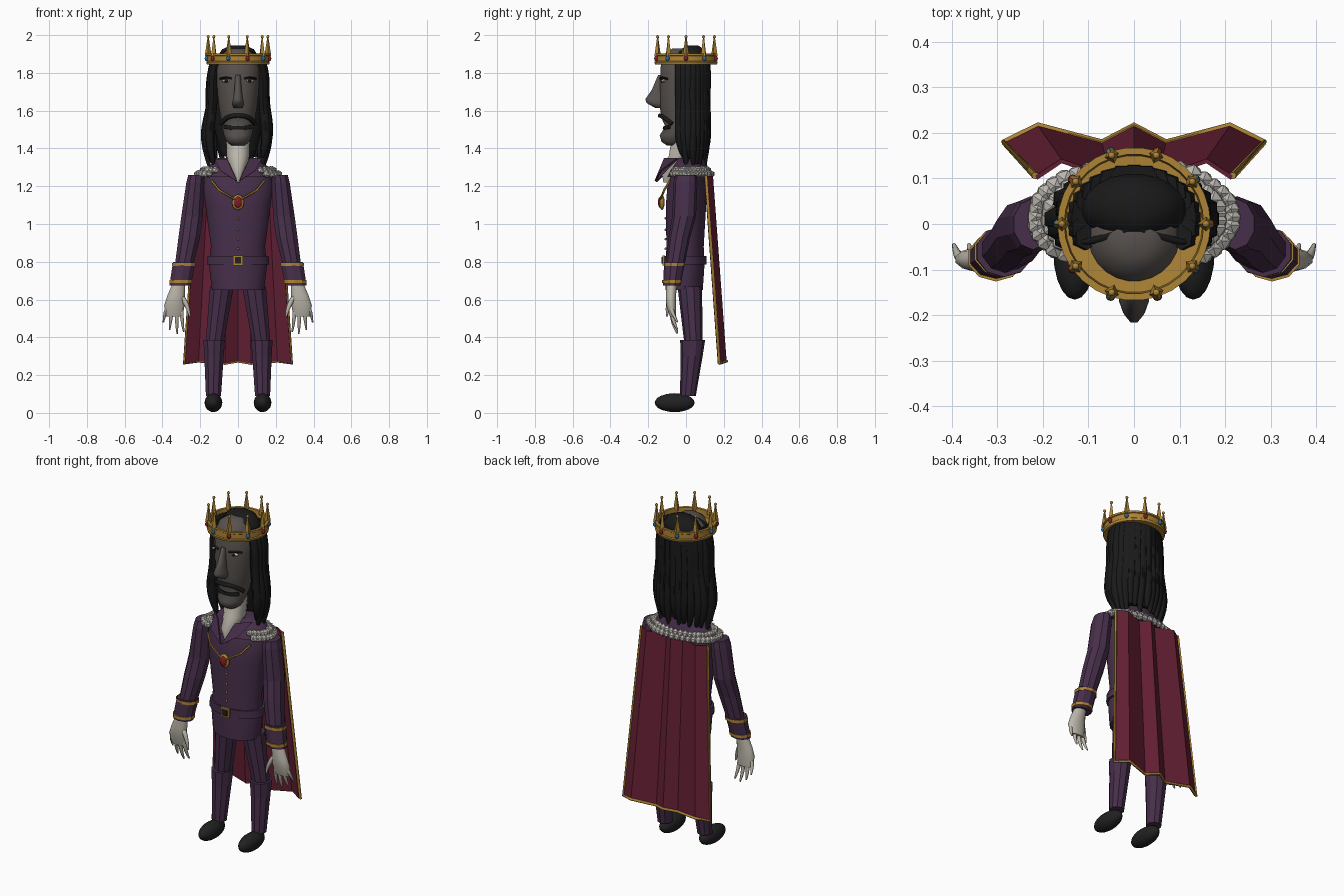
import bpy, math, random
from math import pi, cos, sin
from mathutils import Vector

random.seed(4)
if "Cube" in bpy.data.objects:
    bpy.data.objects.remove(bpy.data.objects["Cube"])


def material(name, *rgb):
    m = bpy.data.materials.new(name)
    m.use_nodes = True
    m.diffuse_color = (*rgb, 1)
    node = m.node_tree.nodes["Principled BSDF"]
    node.inputs["Base Color"].default_value = (*rgb, 1)
    node.inputs["Roughness"].default_value = 0.8
    return m


PURPLE = material("purple cloth", 0.062, 0.028, 0.068)
CAPE = material("crimson cloth", 0.13, 0.014, 0.034)
GOLD = material("gold", 0.42, 0.23, 0.035)
SKIN = material("pale skin", 0.5, 0.47, 0.4)
FACE = material("grey skin", 0.1, 0.086, 0.078)
HAIR = material("black hair", 0.01, 0.01, 0.01)
SHOE = material("black leather", 0.015, 0.015, 0.016)
FUR = material("white fur", 0.48, 0.46, 0.42)
RED = material("red gem", 0.25, 0.01, 0.015)
BLUE = material("blue gem", 0.02, 0.13, 0.3)


def finish(ob, name, mat, smooth=0):
    ob.name = name
    ob.data.materials.clear()
    ob.data.materials.append(mat)
    if smooth:
        bpy.ops.object.select_all(action="DESELECT")
        ob.select_set(True)
        bpy.context.view_layer.objects.active = ob
        bpy.ops.object.shade_smooth_by_angle(angle=math.radians(smooth))
    return ob


def mesh(name, mat, verts, faces, smooth=0):
    me = bpy.data.meshes.new(name)
    me.from_pydata(verts, [], faces)
    ob = bpy.data.objects.new(name, me)
    bpy.context.collection.objects.link(ob)
    return finish(ob, name, mat, smooth)


def loft(name, mat, rings, n=16, smooth=50):
    """Skin over level ellipses given as (x, y, z, radius x, radius y), lowest first."""
    verts = [(x + rx * cos(2 * pi * (i + 0.5) / n), y + ry * sin(2 * pi * (i + 0.5) / n), z)
             for x, y, z, rx, ry in rings for i in range(n)]
    faces = [(r * n + i, r * n + (i + 1) % n, (r + 1) * n + (i + 1) % n, (r + 1) * n + i)
             for r in range(len(rings) - 1) for i in range(n)]
    faces += [tuple(reversed(range(n))), tuple(range(len(verts) - n, len(verts)))]
    return mesh(name, mat, verts, faces, smooth)


def tube(name, mat, points, radius, taper=False, curved=True):
    cu = bpy.data.curves.new(name, "CURVE")
    cu.dimensions = "3D"
    cu.bevel_depth, cu.bevel_resolution, cu.resolution_u = radius, 1, 5
    cu.use_fill_caps = True
    sp = cu.splines.new("NURBS" if curved else "POLY")
    sp.points.add(len(points) - 1)
    for i, p in enumerate(points):
        sp.points[i].co = (*p, 1)
        sp.points[i].radius = 0.35 if taper and i == len(points) - 1 else 1
    if curved:
        sp.use_endpoint_u, sp.order_u = True, min(4, len(points))
    ob = bpy.data.objects.new(name, cu)
    bpy.context.collection.objects.link(ob)
    bpy.ops.object.select_all(action="DESELECT")
    ob.select_set(True)
    bpy.context.view_layer.objects.active = ob
    bpy.ops.object.convert(target="MESH")
    return finish(bpy.context.object, name, mat, 60)


def ball(name, mat, loc, size, detail=2, smooth=60):
    bpy.ops.mesh.primitive_ico_sphere_add(subdivisions=detail, radius=1, location=loc)
    ob = bpy.context.object
    ob.scale = size
    return finish(ob, name, mat, smooth)


# Body, belt, buttons
loft("jacket", PURPLE, [(0, -.01, .65, .14, .1), (0, -.005, .78, .155, .104), (0, -.005, .88, .145, .1),
                        (0, 0, 1.1, .175, .108), (0, .005, 1.2, .19, .105), (0, .01, 1.27, .18, .085)], 20, 40)
loft("belt", PURPLE, [(0, -.003, .785, .168, .112), (0, -.003, .83, .164, .112)], 20)
for name, mat, size, y in (("buckle", GOLD, .027, -.118), ("buckle_centre", SHOE, .017, -.124)):
    bpy.ops.mesh.primitive_cube_add(size=1, location=(0, y, .807))
    bpy.context.object.scale = (size * 2, .012, size * 2)
    finish(bpy.context.object, name, mat)
for z in (.87, .92, .97, 1.03):
    ball("button", GOLD, (0, -.108, z), (.007, .007, .007), 1)

# Shoulder yoke, neck and fur border
loft("yoke", PURPLE, [(0, .015, 1.25, .205, .115), (0, .02, 1.28, .19, .105), (0, .025, 1.35, .105, .075)])
loft("neck", SKIN, [(0, -.1, 1.22, .008, .02), (0, -.065, 1.3, .045, .07),
                    (0, -.03, 1.36, .062, .062), (0, -.01, 1.5, .065, .06)])
for row, (rx, ry, z) in enumerate(((.215, .115, 1.265), (.185, .098, 1.285))):
    for i in range(40):
        a = 2 * pi * (i + row / 2) / 40
        if sin(a) > -.8:
            r = random.uniform(.02, .026)
            ball("fur_tuft", FUR, (rx * cos(a), .015 + ry * sin(a), z), (r, r, r * .9), 1, 0)

# Pendant and chain
tube("chain", GOLD, [(x, y, z) for x, y, z in ((-.14, -.085, 1.23), (-.1, -.115, 1.18), (0, -.14, 1.12),
                                                 (.1, -.115, 1.18), (.14, -.085, 1.23))], .006, curved=False)
ball("pendant", GOLD, (0, -.127, 1.115), (.033, .014, .042))
ball("pendant_gem", RED, (0, -.137, 1.115), (.021, .012, .03))

for s, side in ((1, "left"), (-1, "right")):
    # Legs and shoes
    loft(side + "_thigh", PURPLE, [(s * .125, .04, .36, .05, .048), (s * .085, .02, .67, .066, .065)], 10, 0)
    loft(side + "_shin", PURPLE, [(s * .13, .01, .09, .042, .042), (s * .127, .03, .3, .054, .058),
                                  (s * .126, .035, .385, .06, .066)], 10, 0)
    ball(side + "_shoe", SHOE, (s * .13, -.06, .054), (.047, .106, .05), 3)
    # Sleeve, cuff and trims
    loft(side + "_sleeve", PURPLE, [(s * .288, -.06, .77, .05, .05), (s * .258, -.035, .93, .06, .057),
                                    (s * .243, -.01, 1.04, .06, .063), (s * .226, -.003, 1.22, .05, .064),
                                    (s * .222, 0, 1.26, .043, .056)], 10, 0)
    loft(side + "_cuff", PURPLE, [(s * .306, -.075, .675, .06, .046), (s * .285, -.06, .8, .062, .056)], 10, 0)
    for x, y, z, r in ((.303, -.073, .695, .063), (.287, -.061, .785, .066)):
        loft(side + "_cuff_trim", GOLD, [(s * x, y, z - .008, r, r - .01), (s * x, y, z + .008, r, r - .01)], 10, 0)
    # Hand
    loft(side + "_palm", SKIN, [(s * .337, -.07, .51, .045, .016), (s * .337, -.078, .57, .056, .027),
                                (s * .328, -.08, .62, .048, .028), (s * .312, -.075, .69, .034, .03)], 12, 60)
    for x0, x1, z in ((.302, .288, .43), (.326, .322, .42), (.35, .362, .44), (.376, .395, .48)):
        tube(side + "_finger", SKIN, [(s * x0, -.075, .55), (s * (x0 + x1) / 2, -.075, z + .055),
                                      (s * x1, -.045, z)], .012, True)
    tube(side + "_thumb", SKIN, [(s * .295, -.085, .61), (s * .265, -.1, .57), (s * .255, -.1, .51)], .014, True)
    # Lapel
    lapel = mesh(side + "_lapel", PURPLE, [(s * .004, -.16, 1.225), (s * .058, -.11, 1.345),
                                           (s * .125, -.04, 1.345), (s * .09, -.13, 1.28)], [(0, 1, 2, 3)])
    lapel.modifiers.new("thickness", "SOLIDIFY").thickness = .008
    # Eye and brow
    ball(side + "_eye", FUR, (s * .062, -.119, 1.758), (.024, .012, .009))
    ball(side + "_pupil", HAIR, (s * .062, -.129, 1.758), (.009, .005, .009))
    tube(side + "_brow", HAIR, [(s * .035, -.136, 1.77), (s * .065, -.128, 1.78), (s * .095, -.098, 1.768)], .006)

# Head and nose
loft("head", FACE, [(0, -.065, 1.415, .035, .035), (0, -.07, 1.435, .06, .06), (0, -.055, 1.47, .075, .085),
                    (0, -.035, 1.515, .085, .075), (0, -.03, 1.56, .092, .1), (0, -.03, 1.62, .102, .11),
                    (0, -.02, 1.75, .116, .118), (0, -.02, 1.83, .115, .116),
                    (0, -.03, 1.9, .085, .085), (0, -.03, 1.93, .04, .04)], 24, 70)
loft("nose", FACE, [(0, -.14, 1.615, .024, .025), (0, -.155, 1.64, .034, .055), (0, -.16, 1.66, .028, .058),
                    (0, -.147, 1.71, .02, .035), (0, -.13, 1.79, .014, .018)], 12, 70)
# Beard
tube("moustache", HAIR, [(-.09, -.075, 1.53), (-.065, -.115, 1.565), (-.02, -.14, 1.575), (.02, -.14, 1.575),
                         (.065, -.115, 1.565), (.09, -.075, 1.53)], .012)
tube("chin_beard", HAIR, [(-.07, -.088, 1.515), (-.03, -.12, 1.505), (.03, -.12, 1.505), (.07, -.088, 1.515)], .012)

# Hair: solid core with hanging locks
loft("hair_core", HAIR, [(0, .065, 1.36, .09, .035), (0, .045, 1.5, .125, .065), (0, .04, 1.75, .135, .075),
                         (0, .035, 1.88, .115, .075), (0, .035, 1.925, .085, .06), (0, .035, 1.945, .04, .03)], 20, 60)
for side in (1, -1):
    tube("fringe", HAIR, [(side * -.03, .02, 1.93), (side * .05, -.035, 1.92), (side * .115, -.04, 1.88)], .014, True)
for i in range(19):
    a = math.radians(-25 + 230 * i / 18)
    c, d = cos(a), sin(a)
    wave = random.uniform(-.012, .012)
    end = random.uniform(1.3, 1.36)
    tube("hair_lock", HAIR, [(.115 * c, .01 + .095 * d, 1.88), (.152 * c, .01 + .1 * d, 1.8),
                             ((.14 + wave) * c, .01 + .095 * d, 1.66), ((.165 - wave) * c, .01 + .1 * d, 1.52),
                             (.165 * c + wave, .01 + .1 * d, 1.42), (.14 * c + wave, .02 + .08 * d, end)],
         .027, True)

# Crown: hollow band with floor, points and gems
profile = [(.08, 1.862), (.08, 1.85), (.155, 1.845), (.165, 1.845), (.168, 1.858), (.163, 1.862),
           (.163, 1.89), (.168, 1.893), (.168, 1.903), (.153, 1.903), (.15, 1.866)]
n, k = 30, len(profile)
mesh("crown_band", GOLD, [(r * cos(2 * pi * i / n), r * sin(2 * pi * i / n), z) for i in range(n) for r, z in profile],
     [(i * k + j, (i + 1) % n * k + j, (i + 1) % n * k + (j + 1) % k, i * k + (j + 1) % k)
      for i in range(n) for j in range(k)], 30)
for i in range(10):
    a = 2 * pi * i / 10
    x, y = .158 * cos(a), .158 * sin(a)
    bpy.ops.mesh.primitive_cone_add(vertices=4, radius1=.018, radius2=.003, depth=.1,
                                    location=(x, y, 1.94), rotation=(0, 0, a))
    finish(bpy.context.object, "crown_point", GOLD)
    ball("crown_bead", GOLD, (x, y, 1.991), (.008, .008, .009))
    ball("crown_gem", RED if i % 2 == 0 else BLUE, (x * 1.05, y * 1.05, 1.876), (.011, .011, .015))

# Pleated cape with gold edging
low = [(-.285, .178), (-.21, .215), (-.07, .178), (0, .215), (.07, .178), (.21, .215), (.285, .178)]
top = [Vector((x * .76, y - .072, 1.255)) for x, y in low]
hem = [Vector((x, y, .262 + .012 * (i % 2))) for i, (x, y) in enumerate(low)]
cape = mesh("cape", CAPE, top + hem, [(i, i + 1, i + 8, i + 7) for i in range(6)])
cape.modifiers.new("thickness", "SOLIDIFY").thickness = .01
tube("cape_edging", GOLD, [top[0]] + hem + [top[-1]], .008, curved=False)
